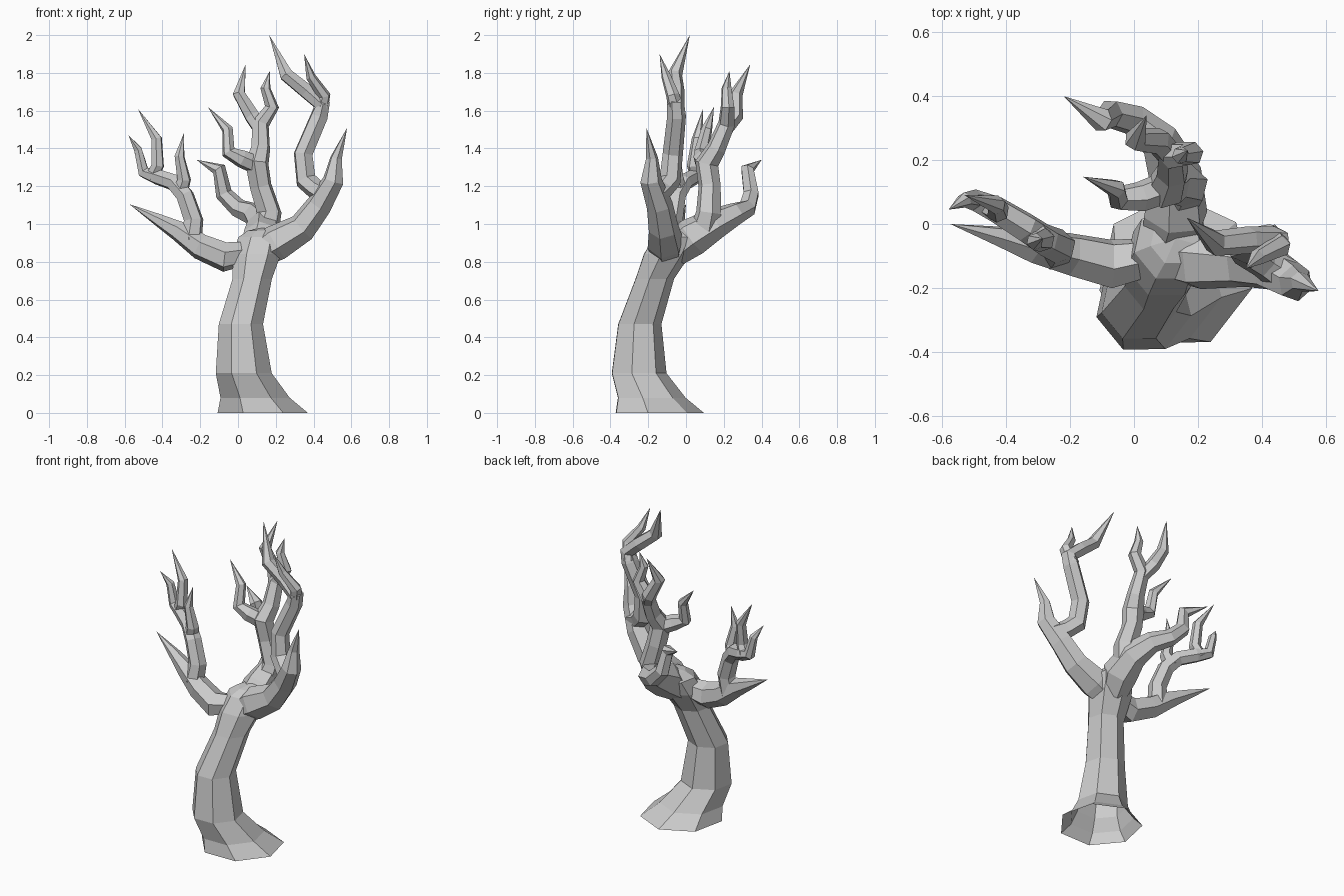
import bpy, bmesh, math
from mathutils import Vector


def tube(name, pts, sides=6, level=False, phase=0.3):
    """Faceted limb through (x, y, z, radius) points; radius 0 ends in a sharp tip."""
    bm = bmesh.new()
    c = [Vector(p[:3]) for p in pts]
    up = Vector((0, 0, 1))
    side, prev_t, prev = None, None, None
    for i, p in enumerate(pts):
        a = (c[i] - c[i - 1]).normalized() if i else None
        b = (c[i + 1] - c[i]).normalized() if i < len(c) - 1 else None
        t = up if level else ((a or b) + (b or a)).normalized()
        if side is None:
            ref = Vector((1, 0, 0)) if abs(t.x) < 0.8 else Vector((0, 1, 0))
            side = (ref - t * ref.dot(t)).normalized()
        else:
            side = prev_t.rotation_difference(t) @ side
        prev_t = t
        other = t.cross(side)
        if p[3] == 0:
            tip = bm.verts.new(c[i])
            for k in range(sides):
                bm.faces.new((prev[k], prev[(k + 1) % sides], tip))
            break
        ring = []
        for k in range(sides):
            w = 2 * math.pi * k / sides + phase
            ring.append(bm.verts.new(c[i] + p[3] * (side * math.cos(w) + other * math.sin(w))))
        if prev:
            for k in range(sides):
                j = (k + 1) % sides
                bm.faces.new((prev[k], prev[j], ring[j], ring[k]))
        prev = ring
    bmesh.ops.recalc_face_normals(bm, faces=bm.faces)
    me = bpy.data.meshes.new(name)
    bm.to_mesh(me)
    bm.free()
    ob = bpy.data.objects.new(name, me)
    bpy.context.collection.objects.link(ob)
    return ob


# Trunk: flared open foot, leaning forward then back, domed crown
tube("trunk", [(.13, -.15, 0, .245), (.09, -.19, .08, .188), (.03, -.255, .21, .152),
               (.015, -.25, .47, .12), (.075, -.17, .71, .107), (.1, -.105, .84, .13),
               (.12, -.06, .93, .122), (.13, -.05, .965, .08), (.13, -.045, .98, 0)], 7, True, -0.21)

# Right limb and its forked tall branch
tube("right_limb", [(.09, -.1, .83, .075), (.2, -.11, .9, .098), (.34, -.12, .98, .08),
                    (.43, -.14, 1.1, .07), (.505, -.185, 1.23, .058),
                    (.52, -.18, 1.35, .032), (.578, -.21, 1.51, 0)])
tube("tall_branch", [(.47, -.16, 1.15, .06), (.41, -.12, 1.185, .054), (.36, -.085, 1.23, .058),
                     (.345, -.07, 1.37, .054), (.43, -.05, 1.57, .05), (.445, -.055, 1.63, .047),
                     (.36, -.05, 1.705, .043), (.255, -.06, 1.79, .04), (.165, .02, 2, 0)])
tube("tall_twig", [(.43, -.045, 1.58, .045), (.455, -.07, 1.68, .036),
                   (.385, -.105, 1.78, .026), (.35, -.14, 1.9, 0)])

# Left limb and its cluster of twigs
tube("left_limb", [(.07, -.1, .85, .06), (-.07, -.125, .825, .08), (-.2, -.095, .88, .07),
                   (-.32, -.07, .965, .054), (-.42, -.04, 1.02, .034), (-.575, 0, 1.105, 0)])
tube("left_branch", [(-.25, -.085, .91, .06), (-.235, -.07, 1.02, .054),
                     (-.28, -.05, 1.15, .05), (-.34, -.01, 1.22, .047), (-.43, .045, 1.25, .043),
                     (-.5, .075, 1.275, .034), (-.53, .075, 1.395, .024), (-.58, .045, 1.47, 0)])
tube("left_inner_twig", [(-.31, -.03, 1.16, .045), (-.285, -.05, 1.235, .038),
                         (-.31, -.055, 1.36, .027), (-.285, -.045, 1.485, 0)])
tube("left_outer_twig", [(-.46, .06, 1.24, .036), (-.425, .04, 1.31, .036),
                         (-.43, .06, 1.45, .03), (-.53, .09, 1.61, 0)])

# Back limb curling to a hooked tip
tube("back_limb", [(.1, -.06, .85, .08), (.13, .03, .93, .105), (.13, .15, 1.0, .085),
                   (.08, .26, 1.055, .062), (0, .325, 1.085, .05), (-.075, .345, 1.16, .045),
                   (-.1, .325, 1.29, .038), (-.22, .4, 1.34, 0)])

# Middle branch rising from the back limb, with forks
tube("middle_branch", [(.14, .1, .97, .08), (.165, .12, 1.06, .068), (.12, .125, 1.2, .06),
                       (.1, .11, 1.32, .064), (.12, .16, 1.4, .052), (.12, .215, 1.53, .046),
                       (.18, .22, 1.62, .038), (.145, .215, 1.72, .027), (.168, .23, 1.81, 0)])
tube("middle_left_twig", [(.125, .2, 1.49, .04), (.075, .26, 1.57, .043),
                          (.005, .265, 1.69, .036), (.04, .34, 1.845, 0)])
tube("middle_side_twig", [(.1, .115, 1.31, .05), (.02, .085, 1.345, .048),
                          (-.05, .08, 1.38, .038), (-.055, .11, 1.5, .03), (-.16, .148, 1.62, 0)])
